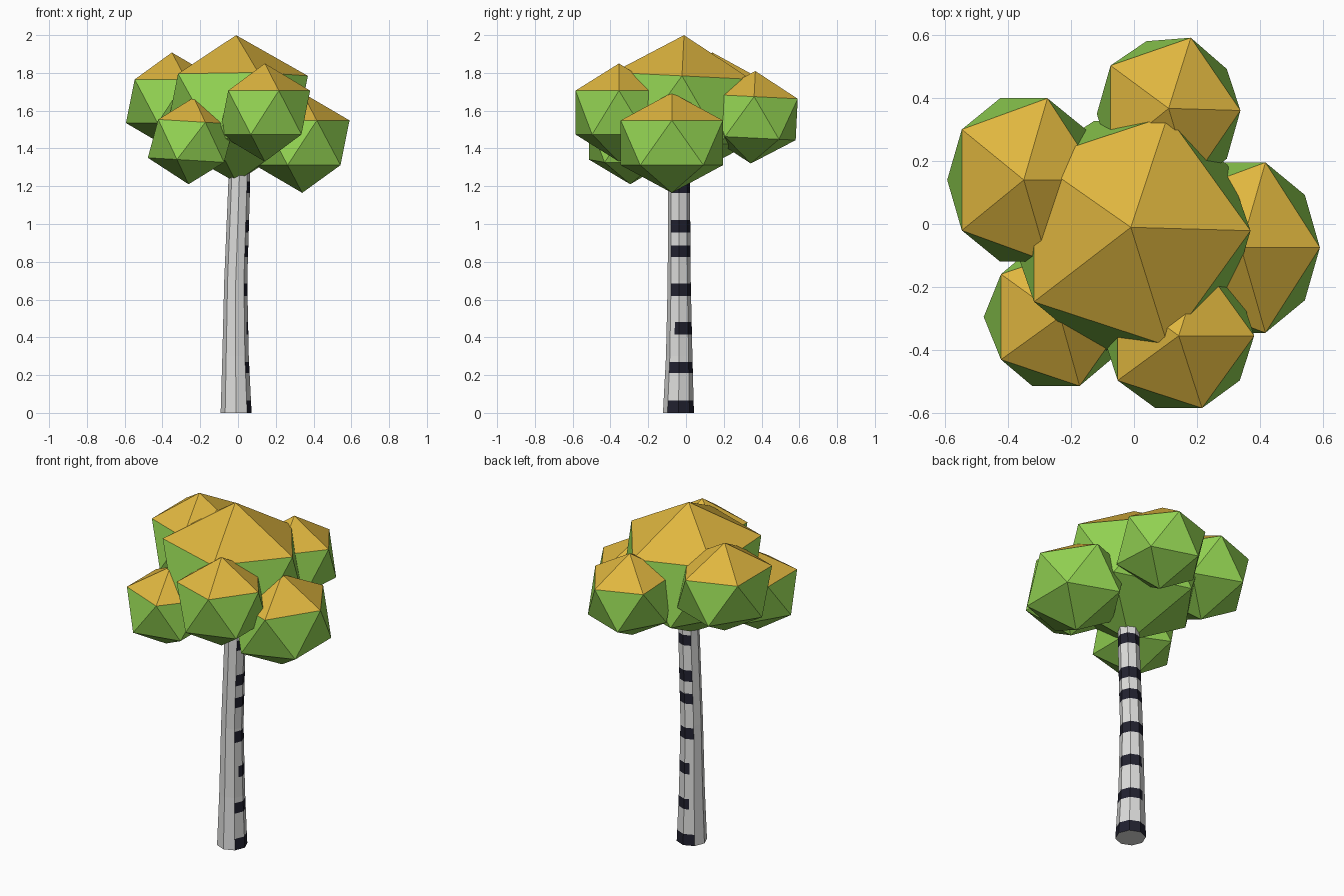
import bpy
import bmesh
from math import sin, cos, pi, radians
from mathutils import Matrix, Vector, Euler

if "Cube" in bpy.data.objects:
    bpy.data.objects.remove(bpy.data.objects["Cube"], do_unlink=True)


def material(name, rgb):
    mat = bpy.data.materials.new(name)
    mat.use_nodes = True
    mat.diffuse_color = (*rgb, 1)
    mat.node_tree.nodes["Principled BSDF"].inputs["Base Color"].default_value = (*rgb, 1)
    return mat


GREEN = material("leaf green", (0.29, 0.65, 0.085))
GOLD = material("autumn gold", (0.74, 0.47, 0.05))
BARK = material("pale bark", (0.72, 0.72, 0.71))
DARK = material("dark bark", (0.015, 0.015, 0.028))


def add_object(name, bm, mats):
    mesh = bpy.data.meshes.new(name)
    bm.to_mesh(mesh)
    bm.free()
    for mat in mats:
        mesh.materials.append(mat)
    obj = bpy.data.objects.new(name, mesh)
    bpy.context.collection.objects.link(obj)
    return obj


# Leaf clumps: icosahedra whose upper cap is gold
def leaf_clump(name, centre, radii, tilt=(0, 0)):
    bm = bmesh.new()
    bmesh.ops.create_icosphere(bm, subdivisions=1, radius=1)
    bm.normal_update()
    for face in bm.faces:
        face.material_index = int(face.normal.z > 0.5)
        face.smooth = False
    turn = Euler((tilt[0], tilt[1], 0)).to_matrix().to_4x4()
    bm.transform(Matrix.Translation(centre) @ turn @ Matrix.Diagonal((*radii, 1)))
    add_object(name, bm, [GREEN, GOLD])


leaf_clump("crown_leaves", (-0.01, -0.03, 1.61), (0.425, 0.43, 0.39), (-0.05, 0))
leaf_clump("front_leaves", (0.142, -0.355, 1.59), (0.268, 0.27, 0.26))
leaf_clump("front_right_leaves", (-0.248, -0.295, 1.44), (0.25, 0.258, 0.23), (0, 0.06))
leaf_clump("back_right_leaves", (-0.35, 0.14, 1.65), (0.272, 0.305, 0.258))
leaf_clump("back_leaves", (0.11, 0.355, 1.565), (0.255, 0.272, 0.245), (-0.05, 0))
leaf_clump("left_leaves", (0.34, -0.075, 1.43), (0.28, 0.318, 0.265))

# Trunk: tapered, gently bent octagon; stations are (height, x, y, radius)
STATIONS = [(0, -0.01, -0.04, 0.082), (0.3, -0.013, -0.036, 0.07),
            (0.7, -0.012, -0.036, 0.061), (1.2, 0.006, -0.037, 0.058),
            (1.45, 0.012, -0.037, 0.055)]
# Dark bands: bottom, top, start and end angle on the trunk
BANDS = [(0, 0.065, -45, 135), (0.21, 0.27, -45, 113), (0.415, 0.48, -23, 113),
         (0.62, 0.685, -45, 135), (0.825, 0.885, -45, 135),
         (0.955, 1.02, -45, 135), (1.165, 1.225, -45, 135)]
SEGMENTS = 16  # every second one lies in the middle of a flat side


def station_at(z):
    for a, b in zip(STATIONS, STATIONS[1:]):
        if z <= b[0]:
            return Vector(a).lerp(Vector(b), (z - a[0]) / (b[0] - a[0]))


def is_dark(z, angle):
    return any(lo < z < hi and start < angle < end for lo, hi, start, end in BANDS)


def ring(bm, z):
    _, x, y, r = station_at(z)
    verts = []
    for i in range(SEGMENTS):
        a = 2 * pi * i / SEGMENTS
        reach = r * (cos(pi / 8) if i % 2 else 1)
        verts.append(bm.verts.new((x + reach * cos(a), y + reach * sin(a), z)))
    return verts


bm = bmesh.new()
heights = sorted({s[0] for s in STATIONS} | {z for band in BANDS for z in band[:2]})
rings = [ring(bm, z) for z in heights]
for k in range(len(rings) - 1):
    low, high = rings[k], rings[k + 1]
    middle = (heights[k] + heights[k + 1]) / 2
    for i in range(SEGMENTS):
        j = (i + 1) % SEGMENTS
        face = bm.faces.new((low[i], low[j], high[j], high[i]))
        angle = (i + 0.5) * 360 / SEGMENTS
        if angle > 180:
            angle -= 360
        face.material_index = int(is_dark(middle, angle))
bm.faces.new(rings[0][::-1])
bm.faces.new(rings[-1])
add_object("trunk", bm, [BARK, DARK])
